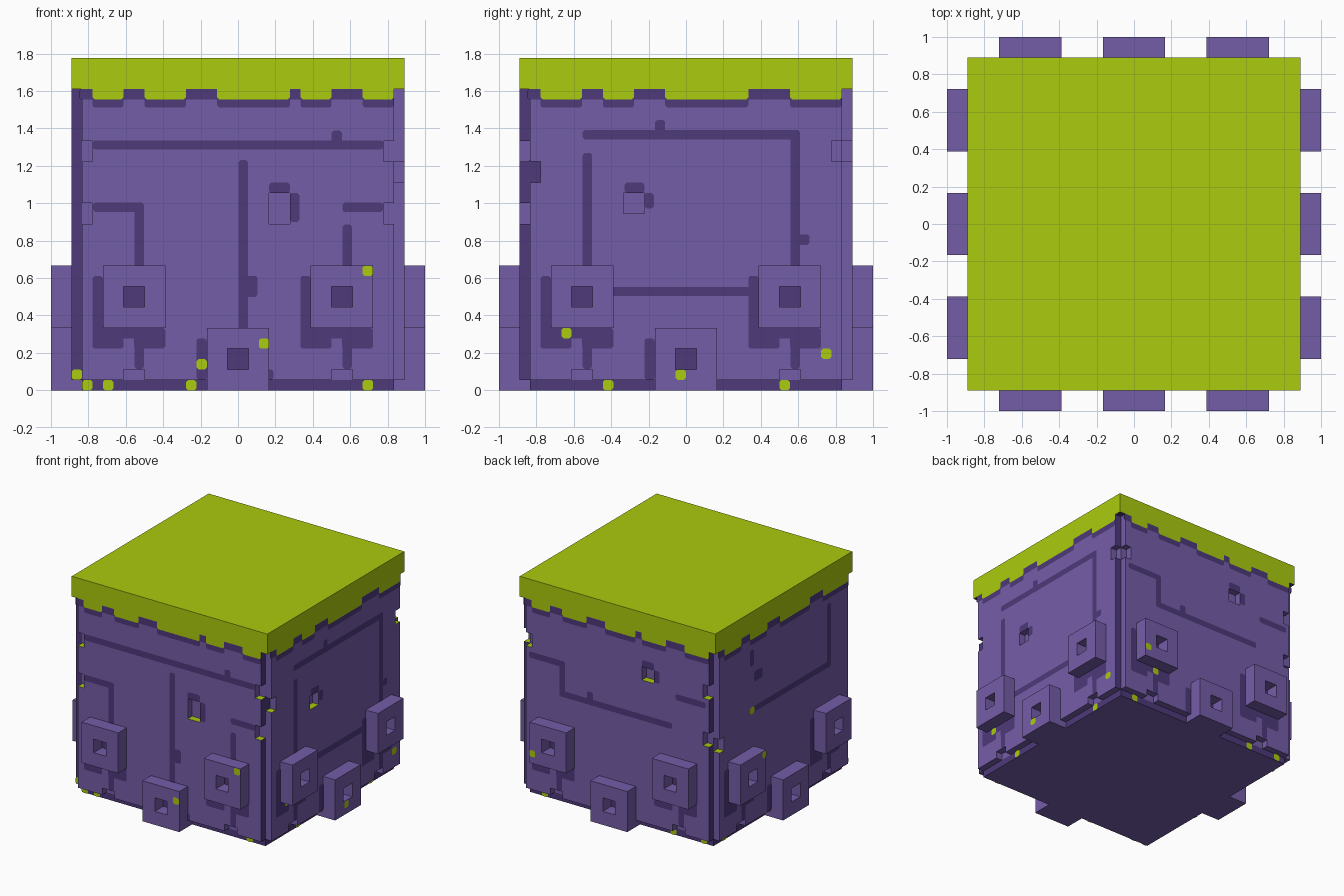
import bpy, bmesh, math
from mathutils import Matrix, Vector

U = 1 / 18  # one block unit; the body is 32 units wide
HALF = 16
TOP = 32
INNER = HALF - 1

cube = bpy.data.objects.get("Cube")
if cube:
    bpy.data.objects.remove(cube, do_unlink=True)


def material(name, rgb):
    mat = bpy.data.materials.new(name)
    mat.use_nodes = True
    colour = (*rgb, 1)
    mat.diffuse_color = colour
    mat.node_tree.nodes["Principled BSDF"].inputs["Base Color"].default_value = colour
    return mat


MATERIALS = [
    material("purple_stone", (0.175, 0.109, 0.392)),
    material("dark_purple", (0.076, 0.041, 0.195)),
    material("lime_moss", (0.407, 0.597, 0.0044)),
]
PURPLE, DARK, LIME = range(len(MATERIALS))


def finish(bm, name, side=0):
    """Scale to size, turn to the wanted side and link."""
    bm.transform(Matrix.Rotation(side * math.pi / 2, 4, "Z") @ Matrix.Scale(U, 4))
    mesh = bpy.data.meshes.new(name)
    bm.to_mesh(mesh)
    bm.free()
    for mat in MATERIALS:
        mesh.materials.append(mat)
    obj = bpy.data.objects.new(name, mesh)
    bpy.context.collection.objects.link(obj)
    return obj


def block(name, half, low, high, rule):
    """Centred square block; rule gives the material from a face normal."""
    bm = bmesh.new()
    bmesh.ops.create_cube(bm, size=1)
    for v in bm.verts:
        v.co = (v.co.x * 2 * half, v.co.y * 2 * half, low if v.co.z < 0 else high)
    bm.normal_update()
    for f in bm.faces:
        f.material_index = rule(f.normal)
    finish(bm, name)


def slab(name, side, span, rise, depth, cuts, rule):
    """Upright plate with rectangular cuts, pushed outward on one side."""
    xs = sorted({*span, *(c[0] for c in cuts), *(c[2] for c in cuts)})
    zs = sorted({*rise, *(c[1] for c in cuts), *(c[3] for c in cuts)})
    bm = bmesh.new()
    grid = [[bm.verts.new((x, -depth[0], z)) for z in zs] for x in xs]
    for i in range(len(xs) - 1):
        for j in range(len(zs) - 1):
            x, z = (xs[i] + xs[i + 1]) / 2, (zs[j] + zs[j + 1]) / 2
            if any(c[0] < x < c[2] and c[1] < z < c[3] for c in cuts):
                continue
            bm.faces.new((grid[i][j], grid[i + 1][j], grid[i + 1][j + 1], grid[i][j + 1]))
    bmesh.ops.delete(bm, geom=[v for v in bm.verts if not v.link_faces], context="VERTS")
    out = bmesh.ops.extrude_face_region(bm, geom=bm.faces[:])["geom"]
    shift = Vector((0, depth[0] - depth[1], 0))
    bmesh.ops.translate(bm, vec=shift, verts=[g for g in out if isinstance(g, bmesh.types.BMVert)])
    bmesh.ops.recalc_face_normals(bm, faces=bm.faces[:])
    bm.normal_update()
    for f in bm.faces:
        f.material_index = rule(f)
    finish(bm, name, side)


def paint(name, side, mat, patches, lift):
    """Thin painted patches (x0, z0, x1, z1, depth) with clipped corners."""
    bm = bmesh.new()
    for x0, z0, x1, z1, d in patches:
        r = 0.2
        outline = [(x0 + r, z0), (x1 - r, z0), (x1, z0 + r), (x1, z1 - r),
                   (x1 - r, z1), (x0 + r, z1), (x0, z1 - r), (x0, z0 + r)]
        f = bm.faces.new([bm.verts.new((x, -d - lift, z)) for x, z in outline])
        f.material_index = mat
    finish(bm, name, side)


def strokes(paths):
    """Turn square-cornered paths into patches."""
    w = 0.45
    for path in paths:
        for (xa, za), (xb, zb) in zip(path, path[1:]):
            yield (min(xa, xb) - w, min(za, zb) - w, max(xa, xb) + w, max(za, zb) + w, HALF)


def panel_rule(f):
    c = f.calc_center_median()
    if f.normal.z > 0.9 and c.z < 27:
        return LIME  # moss on the ledges of the openings
    return DARK if f.normal.x > 0.9 and c.x > INNER - 0.1 else PURPLE


# Core, recessed base and moss cap
block("core", INNER, 1, 29, lambda n: PURPLE)
block("recessed_base", INNER, 0, 1, lambda n: PURPLE if abs(n.z) > 0.9 else DARK)
block("moss_cap", HALF, 29, TOP, lambda n: DARK if n.z < -0.9 else LIME)

# Openings, cracks, shades, moss spots and gaps in the moss fringe, side by side
front = dict(
    cuts=[(3, 16, 5, 19)] + [(x, z, x + 1, z + 2) for x in (-15, 14) for z in (16, 22)],
    cracks=[[(-13.5, 23.6), (13.5, 23.6)], [(-13.5, 17.6), (-9.5, 17.6), (-9.5, 12)],
            [(0.5, 21.7), (0.5, 6)], [(10.5, 17.6), (13.5, 17.6)], [(10.5, 12), (10.5, 15.5)]],
    shades=[(0.2, 9, 1.9, 11), (9, 23.6, 10, 25), (3, 19, 5, 20), (5, 16.2, 5.9, 19),
            (2.6, 1, 3.4, 2)],
    spots=[(-12.5, 0.5, 15), (-4.5, 0.5, 15), (12.5, 0.5, 15), (-14.5, 0.5, 15),
           (-15.5, 1.5, 15), (-3.5, 2.5, 16), (2.5, 4.5, 18), (12.5, 11.5, 18)],
    gaps=[(-15, -14), (-11, -9), (-5, -2), (5, 6), (9, 12)])
right = dict(
    cuts=[(-6, 17, -4, 19), (-15, 20, -14, 22), (14, 22, 15, 24)],
    cracks=[[(-9.5, 24.6), (10.5, 24.6), (10.5, 12)], [(-9.5, 22.4), (-9.5, 12)],
            [(-7, 9.5), (6.5, 9.5)]],
    shades=[(-3, 24.6, -2, 26), (10.5, 14, 11.9, 15), (-5.9, 19, -4, 20), (-4, 17.5, -3.1, 19)],
    spots=[(-11.5, 5.5, 16), (-7.5, 0.5, 15), (-0.5, 1.5, 18), (9.5, 0.5, 15), (13.5, 3.5, 16)],
    gaps=[(-15, -14), (-10, -8), (-5, -2), (6, 10)])
back = dict(
    cuts=[(4, 22, 6, 24), (-15, 22, -14, 24), (14, 22, 15, 24), (14, 15, 15, 17)],
    cracks=[[(-14, 20.9), (-9, 20.9), (-9, 16.5), (8.5, 16.5)], [(10, 21), (14, 21)]],
    shades=[(-5, 16.5, -4, 18), (4, 24, 6, 25), (6, 22.2, 6.9, 24)],
    spots=[(-12.5, 7.5, 18), (-9.5, 5.5, 16), (8.5, 0.5, 15), (13.5, 0.5, 15), (-12.5, 0.5, 15)],
    gaps=[(-15, -14), (-11, -9), (-5, -2), (3, 4), (8, 11)])
left = dict(
    cuts=[(-15, 14, -14, 16)],
    cracks=[[(-7.5, 17.5), (10.5, 17.5), (10.5, 26)], [(-7.5, 24.5), (-7.5, 26)]],
    shades=[(-7, 21.5, -5, 23)],
    spots=[(-7.5, 17.5, 16), (-7.5, 11.5, 18), (-12.5, 0.5, 15), (4.5, 0.5, 15)],
    gaps=[(-15, -14), (-10, -8), (-4, -1), (6, 9)])

for side, (label, s) in enumerate(dict(front=front, right=right, back=back, left=left).items()):
    # Wall panel with openings and notches along the foot
    foot = [(-11, 1, -9, 2), (9, 1, 11, 2)]
    slab(label + "_panel", side, (-INNER, INNER), (1, 29), (INNER, HALF), s["cuts"] + foot, panel_rule)

    # Raised bricks with a square socket
    for name, x, z in (("outer_brick_a", -10, 9), ("outer_brick_b", 10, 9), ("middle_brick", 0, 3)):
        slab(f"{label}_{name}", side, (x - 3, x + 3), (z - 3, z + 3), (INNER, HALF + 2),
             [(x - 1, z - 1, x + 1, z + 1)], lambda f: PURPLE)

    # Dark cracks, brick shades and socket backs
    dark = list(strokes(s["cracks"])) + [(*p, HALF) for p in s["shades"]]
    for x in (-10, 10):
        dark += [(x - 4, 4, x - 1, 6, HALF), (x - 4, 4, x - 3, 11, HALF),
                 (x - 4, 5, x + 3, 6, HALF), (x, 4, x + 3, 6, HALF)]
        dark += strokes([[(x + 0.5, 4), (x + 0.5, 2.5)]])
        dark.append((x - 1.2, 7.8, x + 1.2, 10.2, HALF))
    dark += [(-4, 1, -3, 5, HALF), (-1.2, 1.8, 1.2, 4.2, HALF)]
    if label == "right":
        dark.append((-15.2, 19.8, -13.8, 22.2, INNER))

    # Moss fringe teeth with a dark rim below each
    moss = [(x - 0.5, z - 0.5, x + 0.5, z + 0.5, d) for x, z, d in s["spots"]]
    edges = [-INNER] + [x for gap in s["gaps"] for x in gap] + [INNER]
    for x0, x1 in zip(edges[::2], edges[1::2]):
        if x1 > x0:
            moss.append((x0, 28, x1, 29.2, HALF))
            dark.append((x0, 27.2, x1, 28.5, HALF))
    dark += [(x0 - 0.3, 28, x1 + 0.3, 29, HALF) for x0, x1 in s["gaps"]]
    paint(label + "_dark_cracks", side, DARK, dark, 0.05)
    paint(label + "_moss_spots", side, LIME, moss, 0.1)
